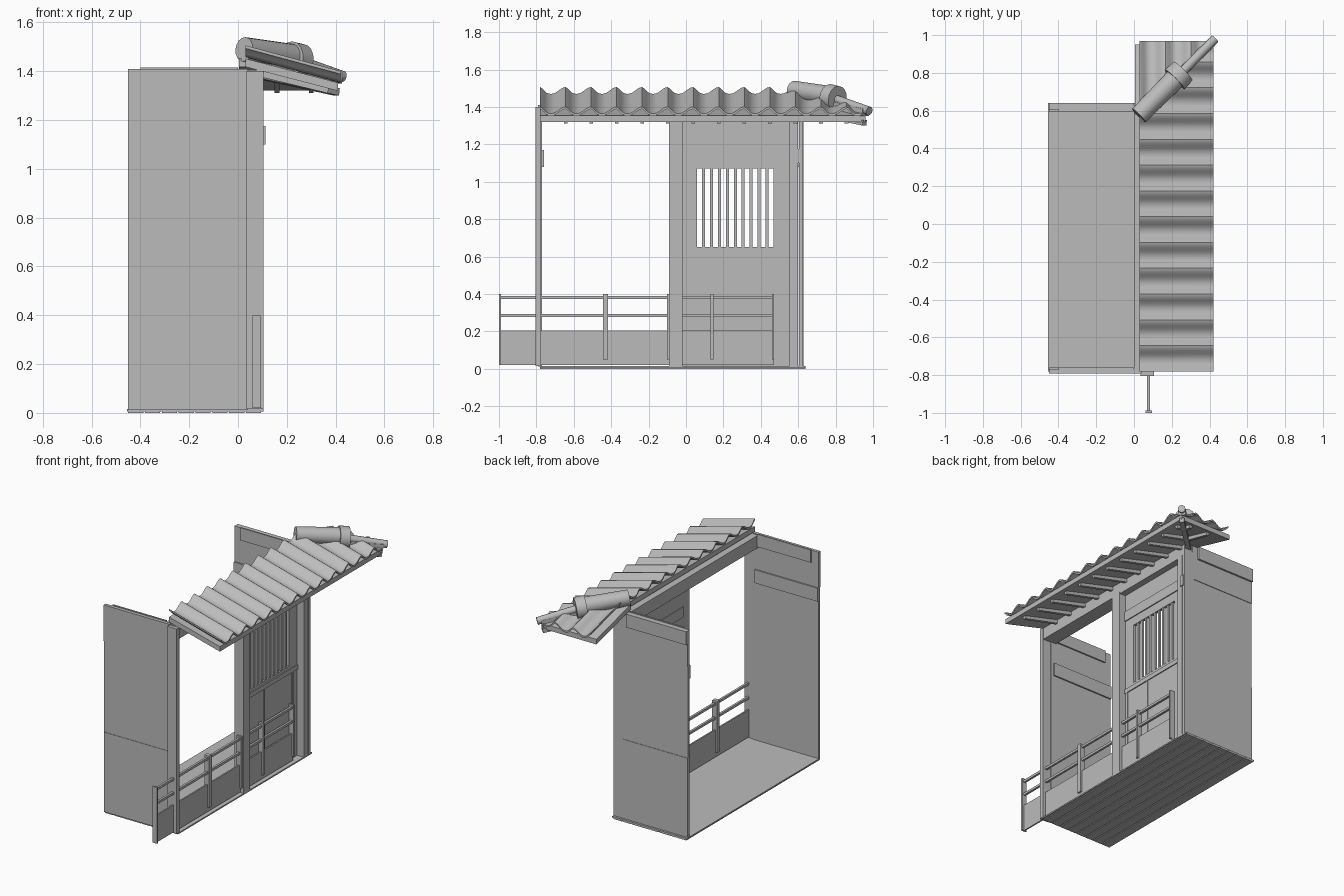
import bpy, bmesh, math
from mathutils import Vector

cube = bpy.data.objects.get("Cube")
if cube:
    bpy.data.objects.remove(cube, do_unlink=True)

grey = bpy.data.materials.new("plain_grey")
grey.use_nodes = True
GREY = (0.5, 0.5, 0.5, 1)
grey.diffuse_color = GREY
grey.node_tree.nodes["Principled BSDF"].inputs["Base Color"].default_value = GREY


def finish(name, bm, smooth=False):
    bmesh.ops.recalc_face_normals(bm, faces=bm.faces)
    me = bpy.data.meshes.new(name)
    bm.to_mesh(me)
    bm.free()
    me.materials.append(grey)
    ob = bpy.data.objects.new(name, me)
    bpy.context.collection.objects.link(ob)
    if smooth:
        bpy.ops.object.select_all(action='DESELECT')
        ob.select_set(True)
        bpy.context.view_layer.objects.active = ob
        bpy.ops.object.shade_smooth_by_angle(angle=math.radians(40))
    return ob


def box(name, x, y, z):
    """Box from (low, high) pairs on each axis."""
    bm = bmesh.new()
    bmesh.ops.create_cube(bm, size=1)
    for v in bm.verts:
        v.co = [lo + (c + 0.5) * (hi - lo) for c, (lo, hi) in zip(v.co, (x, y, z))]
    return finish(name, bm)


def beam(name, a, b, width, height):
    """Rectangular bar between two points."""
    a, b = Vector(a), Vector(b)
    d = (b - a).normalized()
    side = d.cross(Vector((0, 0, 1))).normalized() * width / 2
    up = side.cross(d).normalized() * height / 2
    bm = bmesh.new()
    rings = [[bm.verts.new(p + side * i + up * j) for i, j in ((-1, -1), (1, -1), (1, 1), (-1, 1))]
             for p in (a, b)]
    bm.faces.new(rings[0])
    bm.faces.new(rings[1])
    for i in range(4):
        k = (i + 1) % 4
        bm.faces.new((rings[0][i], rings[0][k], rings[1][k], rings[1][i]))
    return finish(name, bm)


def roll(name, a, b, r1, r2, sides=16):
    """Round ridge piece between two points."""
    a, b = Vector(a), Vector(b)
    bm = bmesh.new()
    bmesh.ops.create_cone(bm, cap_ends=True, segments=sides, radius1=r1, radius2=r2,
                          depth=(b - a).length)
    bm.transform((b - a).to_track_quat('Z', 'Y').to_matrix().to_4x4())
    bmesh.ops.translate(bm, verts=bm.verts, vec=(a + b) / 2)
    return finish(name, bm, True)


# Floor with planks underneath
X0, FRONT, BACK = -0.45, -0.78, 0.64
box("floor", (X0 - 0.005, 0.105), (FRONT, BACK), (0.006, 0.015))
for i in range(8):
    x = X0 + i * 0.069
    box("floor_plank", (x, x + 0.062), (FRONT, BACK), (0, 0.006))


# End walls: core panel, top board, inner band, seams
def end_wall(name, y, out):
    def span(a, b):
        return tuple(sorted((y + out * a, y + out * b)))
    box(name, (X0, 0.04), span(-0.01, 0.008), (0.012, 1.41))
    box(name + "_inner_band", (X0, 0.02), span(-0.02, -0.01), (1.08, 1.17))
    box(name + "_inner_top_board", (X0 + 0.05, 0), span(-0.02, -0.01), (1.33, 1.415))
    box(name + "_upper_panel", (X0, 0.035), span(0.008, 0.012), (1.165, 1.41))
    box(name + "_lower_panel", (X0, 0.035), span(0.008, 0.011), (0.012, 0.55))
    box(name + "_edge_strip", (0.03, 0.04), span(0.008, 0.012), (0.012, 1.41))


end_wall("front_wall", -0.78, -1)
end_wall("back_wall", 0.615, 1)
box("back_wall_top_board", (X0, 0), (0.625, BACK), (1.32, 1.41))

# Posts and header
POST = (0.035, 0.105)
box("front_post", POST, (-0.805, -0.775), (0.015, 1.4))
box("middle_post", POST, (-0.09, -0.02), (0.012, 1.33))
box("back_post", POST, (0.553, 0.598), (0.012, 1.33))
box("corner_post", POST, (0.604, 0.625), (0.012, 1.36))
box("post_bracket", (0.09, 0.112), (0.588, 0.615), (1.1, 1.175))
box("header", (0.0, 0.1), (FRONT, 0.62), (1.32, 1.405))

# Window wall: panels around a barred opening
WX = (0.035, 0.055)
Y0, Y1, WY0, WY1, WZ0, WZ1 = -0.02, 0.555, 0.06, 0.467, 0.65, 1.07
box("wall_below_window", WX, (Y0, Y1), (0.015, WZ0))
box("wall_above_window", WX, (Y0, Y1), (WZ1, 1.33))
box("wall_left_of_window", WX, (Y0, WY0), (WZ0, WZ1))
box("wall_right_of_window", WX, (WY1, Y1), (WZ0, WZ1))
pitch = (WY1 - WY0 + 0.016) / 10
for i in range(1, 10):
    y = WY0 + i * pitch
    box("window_bar", (0.038, 0.053), (y - 0.016, y), (WZ0, WZ1))
for z0, z1 in ((0.6, 0.63), (1.13, 1.2)):
    box("wall_rail", (0.03, 0.062), (Y0, Y1), (z0, z1))
for y in (0.0, 0.2, 0.5):
    box("wall_batten", (0.032, 0.06), (y - 0.005, y + 0.005), (0.015, 0.6))


# Railings
def railing(name, y0, y1, posts):
    box(name + "_panel", (0.072, 0.082), (y0, y1), (0.02, 0.205))
    for z in (0.285, 0.38):
        box(name + "_bar", (0.07, 0.085), (y0, y1), (z - 0.008, z + 0.008))
    for y, half, low in posts:
        box(name + "_post", (0.06, 0.095), (y - half, y + half), (low, 0.4))


railing("front_railing", -0.995, -0.09,
        ((-0.994, 0.006, 0.02), (-0.43, 0.014, 0.05), (-0.096, 0.006, 0.05)))
railing("window_railing", -0.02, 0.47, ((0.14, 0.008, 0.05), (0.465, 0.006, 0.05)))

# Roof: two slopes meeting on a diagonal hip
TOP, EAVE, HIP, PITCH = 0.03, 0.42, 0.55, 0.1365


def wave(c, start):
    t = ((c - start) / PITCH) % 1.0
    return 0.036 * (0.5 + 0.5 * math.cos(2 * math.pi * t ** 0.8)) ** 1.3


def slope(name, z0, fall, start, end, depth, thick, wavy, turned):
    """Strip sloping down from the wall, cut along the hip; turned makes the back slope."""
    bm = bmesh.new()
    n = 12 * round((end - start) / PITCH) if wavy else 1
    rows = []
    for i in range(n + 1):
        c = start + (end - start) * i / n
        row = []
        for d in (0, depth):
            z = z0 - fall * d + (wave(c, start) if wavy else 0)
            p = (c, TOP + HIP + d, z) if turned else (TOP + d, c, z)
            row.append(bm.verts.new(p))
        rows.append(row)
    for r, s in zip(rows, rows[1:]):
        bm.faces.new((r[0], r[1], s[1], s[0]))
    hip_side = Vector((1, -1, 0)) if turned else Vector((-1, 1, 0))
    bmesh.ops.bisect_plane(bm, geom=bm.verts[:] + bm.edges[:] + bm.faces[:],
                           plane_co=(TOP, TOP + HIP, 0), plane_no=hip_side, clear_outer=True)
    extruded = bmesh.ops.extrude_face_region(bm, geom=bm.faces[:])["geom"]
    bmesh.ops.translate(bm, verts=[g for g in extruded if isinstance(g, bmesh.types.BMVert)],
                        vec=(0, 0, -thick))
    return finish(name, bm, wavy)


slope("roof_tiles", 1.47, 0.27, FRONT, FRONT + 13 * PITCH, EAVE - TOP, 0.012, True, False)
slope("back_roof_tiles", 1.47, 0.27, TOP, TOP + 3 * PITCH, EAVE - TOP, 0.012, True, True)
slope("roof_board", 1.452, 0.26, FRONT, 0.97, 0.38, 0.034, False, False)
slope("back_roof_board", 1.452, 0.26, 0.005, 0.41, 0.37, 0.034, False, True)

# Rafters under both slopes
for i in range(1, 13):
    y = FRONT + i * PITCH
    x = max(0.1, y - HIP)
    if x < 0.34:
        beam("rafter", (x, y, 1.405 - 0.26 * (x - TOP)), (0.37, y, 1.322), 0.02, 0.024)
for x in (0.16, 0.3):
    beam("back_rafter", (x, x + HIP, 1.405 - 0.26 * (x - TOP)), (x, 0.92, 1.322), 0.02, 0.024)
beam("hip_rafter", (0.06, 0.06 + HIP, 1.39), (0.405, 0.405 + HIP, 1.315), 0.03, 0.03)

# Hip ridge: wide cap, collar and narrow end roll
beam("hip_ridge_base", (0.03, 0.58, 1.46), (0.41, 0.96, 1.37), 0.05, 0.04)
roll("hip_cap", (0.025, 0.575, 1.49), (0.25, 0.8, 1.452), 0.05, 0.056)
roll("hip_collar", (0.215, 0.765, 1.45), (0.26, 0.81, 1.442), 0.073, 0.07)
roll("hip_end_roll", (0.24, 0.79, 1.445), (0.428, 0.98, 1.378), 0.024, 0.024, 12)
